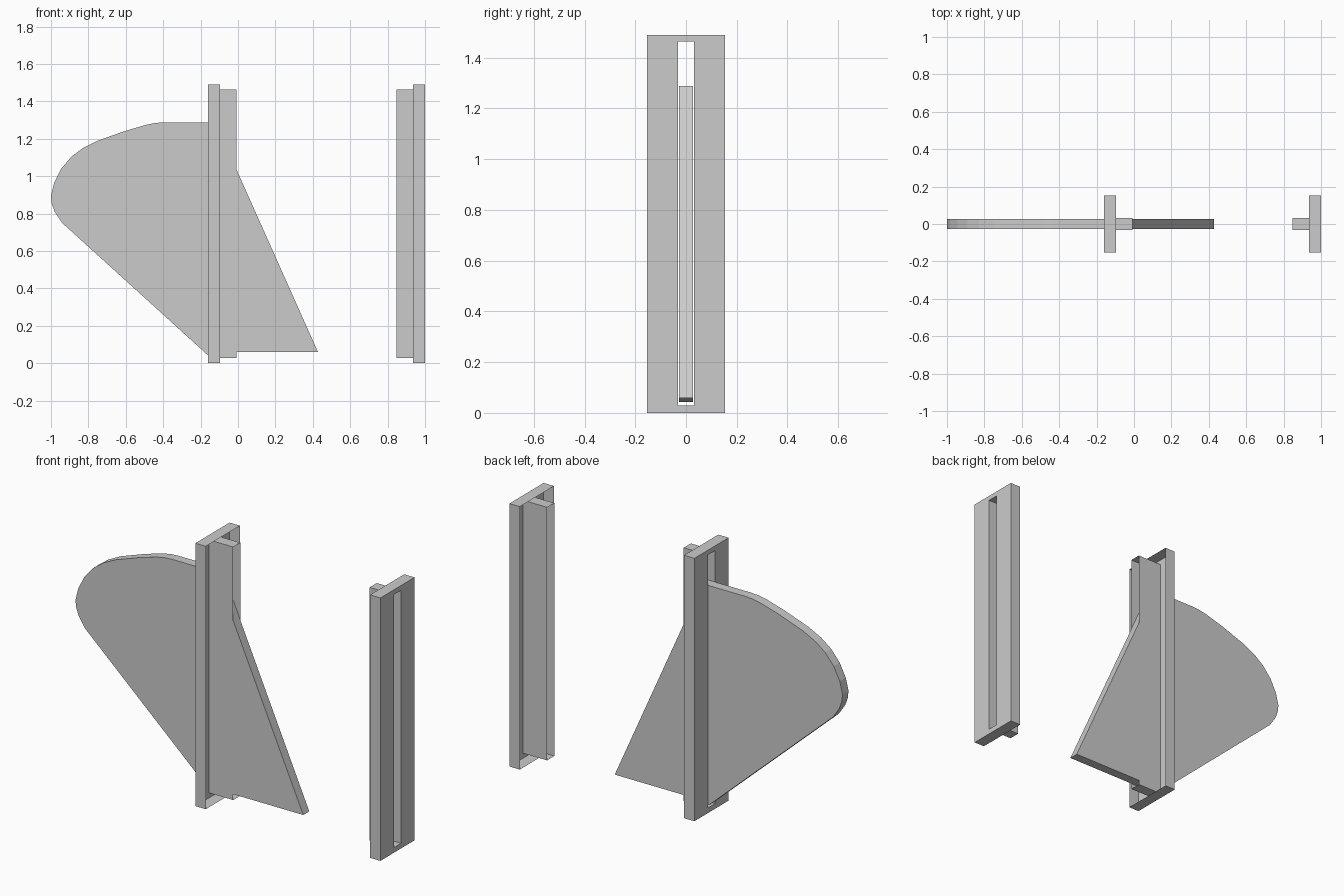
import bpy, bmesh

if "Cube" in bpy.data.objects:
    bpy.data.objects.remove(bpy.data.objects["Cube"])


def make_object(name, bm):
    mesh = bpy.data.meshes.new(name)
    bm.to_mesh(mesh)
    bm.free()
    obj = bpy.data.objects.new(name, mesh)
    bpy.context.collection.objects.link(obj)
    return obj


def ring(bm, x, half_width, z0, z1):
    return [bm.verts.new((x, y, z)) for y, z in (
        (-half_width, z0), (half_width, z0), (half_width, z1), (-half_width, z1))]


def bridge(bm, a, b):
    for i in range(4):
        j = (i + 1) % 4
        bm.faces.new((a[i], a[j], b[j], b[i]))


# Open thin-walled frame: slotted face, outer rim and a longer inner sleeve
def slotted_frame(name, x_face, direction):
    bm = bmesh.new()
    rim, slot = (0.153, 0.0, 1.49), (0.032, 0.029, 1.463)
    outer = ring(bm, x_face, *rim)
    inner = ring(bm, x_face, *slot)
    bridge(bm, outer, inner)
    bridge(bm, outer, ring(bm, x_face + direction * 0.065, *rim))
    bridge(bm, inner, ring(bm, x_face + direction * 0.152, *slot))
    bmesh.ops.recalc_face_normals(bm, faces=bm.faces)
    # Make the slotted face point away from the sleeve
    if bm.faces[:][0].normal.x * direction > 0:
        bmesh.ops.reverse_faces(bm, faces=bm.faces)
    return make_object(name, bm)


slotted_frame("left_slot_frame", -0.16, 1)
slotted_frame("right_slot_frame", 1.0, -1)

# Flat fin passing through the left frame
profile = [
    (-0.12, 1.288), (-0.39, 1.288), (-0.44, 1.285), (-0.49, 1.275), (-0.60, 1.243),
    (-0.75, 1.19), (-0.83, 1.15), (-0.89, 1.105), (-0.945, 1.04), (-0.983, 0.965),
    (-1.0, 0.895), (-0.996, 0.855), (-0.98, 0.81), (-0.94, 0.75),
    (-0.16, 0.042), (-0.10, 0.059), (0.428, 0.059), (-0.01, 1.04)]
bm = bmesh.new()
side = bm.faces.new([bm.verts.new((x, -0.027, z)) for x, z in profile])
result = bmesh.ops.extrude_face_region(bm, geom=[side], use_keep_orig=True)
moved = [v for v in result["geom"] if isinstance(v, bmesh.types.BMVert)]
bmesh.ops.translate(bm, verts=moved, vec=(0, 0.054, 0))
bmesh.ops.recalc_face_normals(bm, faces=bm.faces)
make_object("fin", bm)
